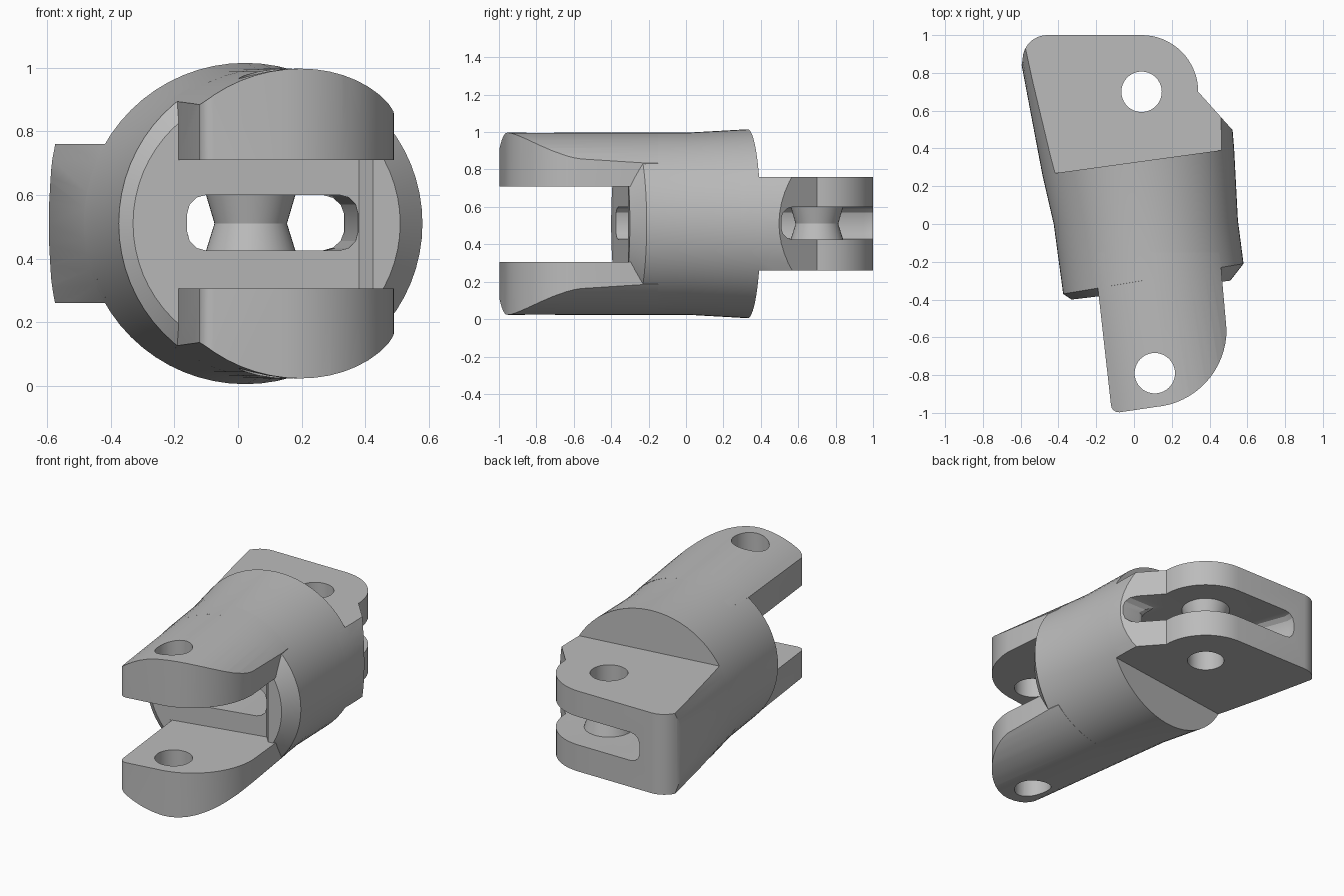
import bpy, bmesh, math
from mathutils import Vector

if "Cube" in bpy.data.objects:
    bpy.data.objects.remove(bpy.data.objects["Cube"])

ZC = 0.51  # height of the body axis
grey = bpy.data.materials.new("plain grey")
grey.use_nodes = True
grey.diffuse_color = (0.5, 0.5, 0.5, 1)
grey.node_tree.nodes["Principled BSDF"].inputs["Base Color"].default_value = (0.5, 0.5, 0.5, 1)


def loft(name, loops):
    """Closed solid through a list of equal-length point loops."""
    bm = bmesh.new()
    rows = [[bm.verts.new(p) for p in loop] for loop in loops]
    n = len(rows[0])
    for a, b in zip(rows, rows[1:]):
        for i in range(n):
            j = (i + 1) % n
            bm.faces.new((a[i], a[j], b[j], b[i]))
    bm.faces.new(rows[0][::-1])
    bm.faces.new(rows[-1])
    bmesh.ops.recalc_face_normals(bm, faces=bm.faces)
    mesh = bpy.data.meshes.new(name)
    bm.to_mesh(mesh)
    bm.free()
    mesh.materials.append(grey)
    ob = bpy.data.objects.new(name, mesh)
    bpy.context.collection.objects.link(ob)
    return ob


def shell(name, rings, n=64):
    """Round body through rings given by left point, right point and vertical radius."""
    loops = []
    for left, right, rz in rings:
        a, b = Vector((*left, ZC)), Vector((*right, ZC))
        mid, half = (a + b) / 2, (b - a) / 2
        loops.append([mid + half * math.cos(t) + Vector((0, 0, rz * math.sin(t)))
                      for t in (math.tau * i / n for i in range(n))])
    return loft(name, loops)


def prism(name, outline, z0, z1):
    return loft(name, [[(x, y, z) for x, y in outline] for z in (z0, z1)])


def arc(cx, cy, r, start, end, n=12):
    angles = [math.radians(start + (end - start) * i / n) for i in range(n + 1)]
    return [(cx + r * math.cos(t), cy + r * math.sin(t)) for t in angles]


def circle(cx, cy, r, n=40):
    return arc(cx, cy, r, 0, 360 * (n - 1) / n, n - 1)


def bake(ob):
    deps = bpy.context.evaluated_depsgraph_get()
    mesh = bpy.data.meshes.new_from_object(ob.evaluated_get(deps))
    ob.modifiers.clear()
    ob.data = mesh


def combine(ob, tool, operation):
    mod = ob.modifiers.new("combine", "BOOLEAN")
    mod.operation, mod.object, mod.solver = operation, tool, "EXACT"
    bake(ob)


# Rings shared by the body and the volumes that round off the lugs
seam = ((-0.425, 0.0), (0.55, 0.02), 0.487)
back = ((-0.485, 0.26), (0.53, 0.40), 0.505)
front_shell = shell("front_shell", [((-0.28, -1.12), (0.70, -0.98), 0.487), seam])
rear_shell = shell("rear_shell", [seam, back, ((-0.64, 1.08), (0.46, 1.25), 0.75)])

# Main body with chamfered front
body = shell("body", [((-0.33, -0.40), (0.51, -0.30), 0.42),
                      ((-0.375, -0.37), (0.58, -0.21), 0.487), seam, back])
recess = prism("recess", [(-0.2, -0.384), (-0.2, -0.6), (0.425, -0.6), (0.425, -0.31),
                          (0.38, -0.26)], 0.305, 0.71)
combine(body, recess, "DIFFERENCE")

# Front fork: two prongs with a pin hole
fork_outline = ([(-0.2, -0.15), (-0.19, -0.35)] + arc(-0.08, -0.955, 0.042, 185, 275, 5)
                + arc(0.08, -0.56, 0.41, -85, 0, 16) + [(0.46, -0.22), (0.45, -0.15)])
front_hole = prism("front_hole", circle(0.11, -0.79, 0.107), -0.2, 1.2)
prongs = []
for name, z0, z1 in (("lower_front_prong", -0.1, 0.305), ("upper_front_prong", 0.71, 1.1)):
    prong = prism(name, fork_outline, z0, z1)
    combine(prong, front_shell, "INTERSECT")
    combine(prong, front_hole, "DIFFERENCE")
    prongs.append(prong)

# Rear lug
lug_outline = ([(-0.7, 0.2), (0.6, 0.3), (0.6, 0.41)] + arc(0.04, 0.7, 0.3, 0, 90, 16)
               + arc(-0.46, 0.87, 0.13, 90, 180, 8))
rear_lug = prism("rear_lug", lug_outline, 0.26, 0.76)
combine(rear_lug, rear_shell, "INTERSECT")
rear_hole = prism("rear_hole", circle(0.04, 0.7, 0.107), -0.2, 1.2)
combine(rear_lug, rear_hole, "DIFFERENCE")

# Channel from the front face to the open slot in the rear lug
channel = prism("channel", [(-0.16, -0.7), (0.38, -0.7), (0.38, -0.3), (0.33, 0.51),
                            (0.9, 0.51), (0.9, 1.3), (-0.38, 1.3), (-0.38, 0.95),
                            (-0.16, 0.35)], 0.425, 0.6)
bevel = channel.modifiers.new("round", "BEVEL")
bevel.width, bevel.segments = 0.06, 3
bake(channel)
for part in (body, rear_lug):
    combine(part, channel, "DIFFERENCE")

# Waisted boss around the rear pin hole
rear_boss = loft("rear_boss", [[(x, y, z) for x, y in circle(0.04, 0.7, r)]
                               for z, r in ((0.42, 0.142), (ZC, 0.114), (0.605, 0.142))])
combine(rear_boss, rear_hole, "DIFFERENCE")

# Remove cutters and shade
for tool in (front_shell, rear_shell, recess, front_hole, rear_hole, channel):
    bpy.data.objects.remove(tool)
bpy.ops.object.select_all(action="DESELECT")
for part in [body, rear_lug, rear_boss] + prongs:
    part.select_set(True)
    bpy.context.view_layer.objects.active = part
bpy.ops.object.shade_smooth_by_angle(angle=math.radians(25))
